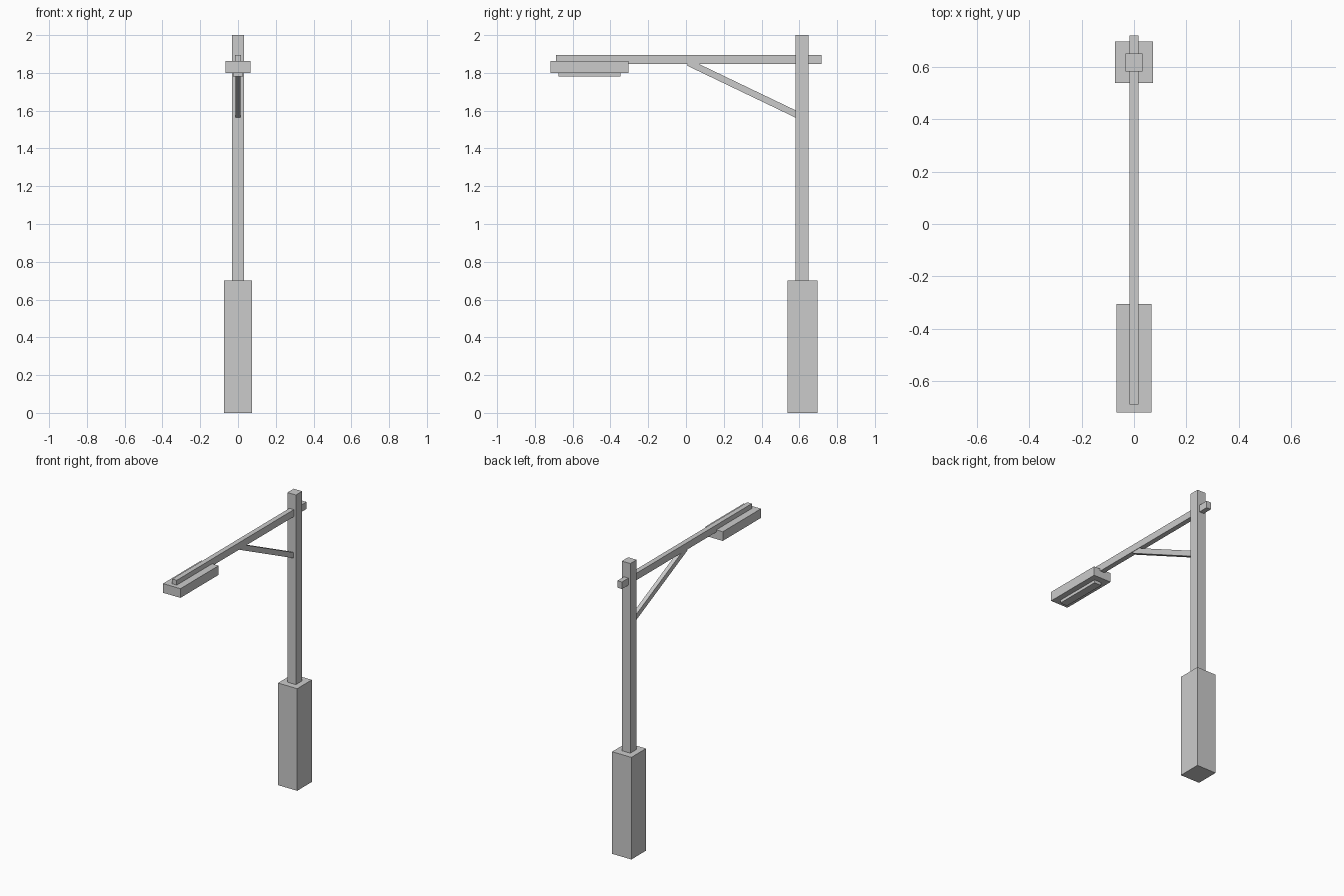
import bpy
from math import atan2, hypot

if "Cube" in bpy.data.objects:
    bpy.data.objects.remove(bpy.data.objects["Cube"])


def box(name, half_width, y_range, z_range):
    """Axis-aligned box, symmetric about x = 0."""
    (y0, y1), (z0, z1) = y_range, z_range
    bpy.ops.mesh.primitive_cube_add(size=1, location=(0, (y0 + y1) / 2, (z0 + z1) / 2))
    ob = bpy.context.object
    ob.name = name
    ob.scale = (2 * half_width, y1 - y0, z1 - z0)
    return ob


def strut(name, half_width, thickness, start, end, overlap):
    """Square-ended bar between two (y, z) points, sunk into its neighbours."""
    dy, dz = end[0] - start[0], end[1] - start[1]
    length = hypot(dy, dz) + 2 * overlap
    mid = (0, (start[0] + end[0]) / 2, (start[1] + end[1]) / 2)
    bpy.ops.mesh.primitive_cube_add(size=1, location=mid, rotation=(atan2(dz, dy), 0, 0))
    ob = bpy.context.object
    ob.name = name
    ob.scale = (2 * half_width, length, thickness)
    return ob


# Footing and post
box("base_block", 0.073, (0.537, 0.696), (0, 0.70))
box("post", 0.032, (0.581, 0.649), (0.69, 2.0))

# Arm through the post, with diagonal brace
box("arm", 0.017, (-0.688, 0.718), (1.848, 1.896))
strut("brace", 0.014, 0.035, (0.026, 1.848), (0.581, 1.582), 0.015)

# Lamp housing with light panel underneath
box("lamp_housing", 0.066, (-0.718, -0.304), (1.80, 1.863))
box("light_panel", 0.027, (-0.675, -0.347), (1.78, 1.805))
